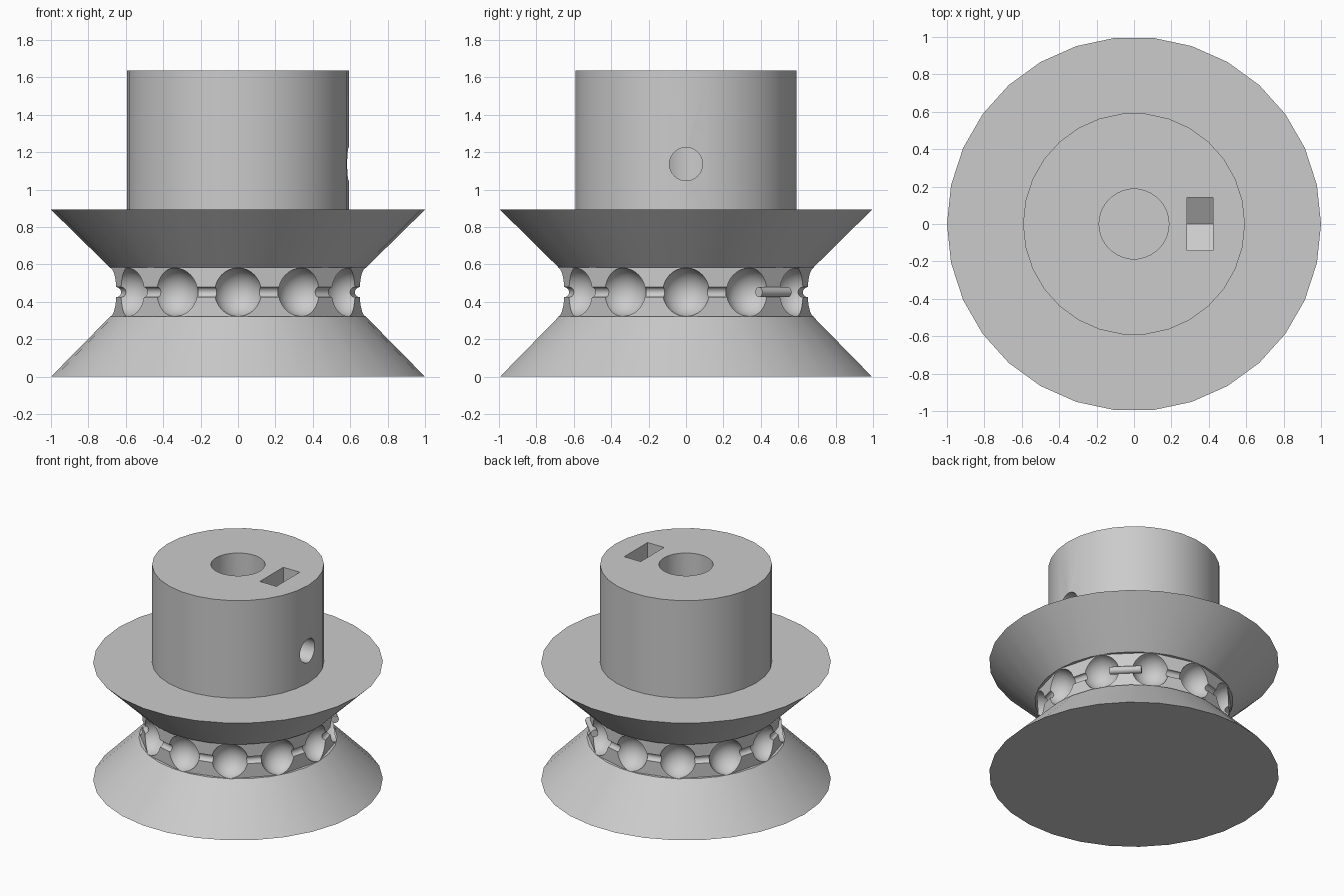
import bpy
import bmesh
import math
from mathutils import Matrix, Vector

if "Cube" in bpy.data.objects:
    bpy.data.objects.remove(bpy.data.objects["Cube"], do_unlink=True)

NECK, LOW, HIGH, RIM, TOP = 0.684, 0.321, 0.583, 0.893, 1.636
MID = (LOW + HIGH) / 2
POCKETS = 12

grey = bpy.data.materials.new("plain grey")
grey.use_nodes = True
grey.diffuse_color = (0.6, 0.6, 0.6, 1)
grey.node_tree.nodes["Principled BSDF"].inputs["Base Color"].default_value = (0.6, 0.6, 0.6, 1)


def make_object(name, bm):
    bmesh.ops.recalc_face_normals(bm, faces=bm.faces)
    mesh = bpy.data.meshes.new(name)
    bm.to_mesh(mesh)
    bm.free()
    mesh.materials.append(grey)
    obj = bpy.data.objects.new(name, mesh)
    bpy.context.collection.objects.link(obj)
    return obj


def turned(name, profile, sides):
    """Solid of revolution from (radius, height) pairs, first vertex on +x."""
    bm = bmesh.new()
    rings = []
    for r, z in profile:
        rings.append([bm.verts.new((r * math.cos(a), r * math.sin(a), z))
                      for a in (math.tau * i / sides for i in range(sides))])
    for low, high in zip(rings, rings[1:]):
        for i in range(sides):
            j = (i + 1) % sides
            bm.faces.new((low[i], low[j], high[j], high[i]))
    bm.faces.new(rings[0])
    bm.faces.new(rings[-1])
    return make_object(name, bm)


def carve(obj, cutters):
    """Subtract each cutter, keep the result as plain mesh and drop the cutters."""
    for cutter in cutters:
        cutter.hide_render = True
        mod = obj.modifiers.new(cutter.name, 'BOOLEAN')
        mod.operation, mod.solver, mod.object = 'DIFFERENCE', 'EXACT', cutter
    deps = bpy.context.evaluated_depsgraph_get()
    mesh = bpy.data.meshes.new_from_object(obj.evaluated_get(deps))
    obj.modifiers.clear()
    obj.data = mesh
    for cutter in cutters:
        bpy.data.objects.remove(cutter, do_unlink=True)


# Lower flange
base = turned("lower_flange", [(1, 0), (NECK, LOW)], 30)

# Twelve-sided drum with ball pockets at its corners and link grooves between
drum = turned("pocket_drum", [(NECK, LOW), (NECK, HIGH)], POCKETS)
balls, links = bmesh.new(), bmesh.new()
for k in range(POCKETS):
    spin = Matrix.Rotation(math.tau * k / POCKETS, 4, 'Z')
    bmesh.ops.create_uvsphere(balls, u_segments=30, v_segments=16, radius=0.13,
                              matrix=spin @ Matrix.Translation((NECK, 0, MID)))
    half = Matrix.Rotation(math.pi / POCKETS, 4, 'Z')
    place = Matrix.Translation((NECK * math.cos(math.pi / POCKETS), 0, MID))
    bmesh.ops.create_cone(links, cap_ends=True, segments=16, radius1=0.027, radius2=0.027,
                          depth=0.22,
                          matrix=spin @ half @ place @ Matrix.Rotation(math.pi / 2, 4, 'X'))
carve(drum, [make_object("ball_cutter", balls), make_object("link_cutter", links)])

# Upper flange and hub
hub = turned("upper_flange_and_hub",
             [(NECK, HIGH), (1, RIM), (0.593, RIM), (0.593, TOP)], 30)

# Shaft bore
bore = turned("bore_cutter", [(0.187, 0.64), (0.187, TOP + 0.2)], 30)

# Set screw hole on the left side
screw_z = 1.137
bm = bmesh.new()
bmesh.ops.create_cone(bm, cap_ends=True, segments=30, radius1=0.089, radius2=0.089, depth=0.75,
                      matrix=Matrix.Translation((0.425, 0, screw_z))
                      @ Matrix.Rotation(math.pi / 2, 4, 'Y'))
screw = make_object("screw_cutter", bm)

# Nut slot with a pointed floor
flat = 0.141
slope = flat * math.tan(math.pi / 6)
bm = bmesh.new()
outline = [(-flat, TOP + 0.2), (-flat, screw_z - slope), (0, screw_z - 2 * slope),
           (flat, screw_z - slope), (flat, TOP + 0.2)]
face = bm.faces.new([bm.verts.new((0.283, y, z)) for y, z in outline])
side = bmesh.ops.extrude_face_region(bm, geom=[face])["geom"]
bmesh.ops.translate(bm, vec=Vector((0.139, 0, 0)),
                    verts=[v for v in side if isinstance(v, bmesh.types.BMVert)])
slot = make_object("slot_cutter", bm)
carve(hub, [bore, screw, slot])

# Smooth round walls, crisp edges
bpy.ops.object.select_all(action='DESELECT')
for obj in (base, drum, hub):
    obj.select_set(True)
bpy.context.view_layer.objects.active = hub
bpy.ops.object.shade_smooth_by_angle(angle=math.radians(25))
